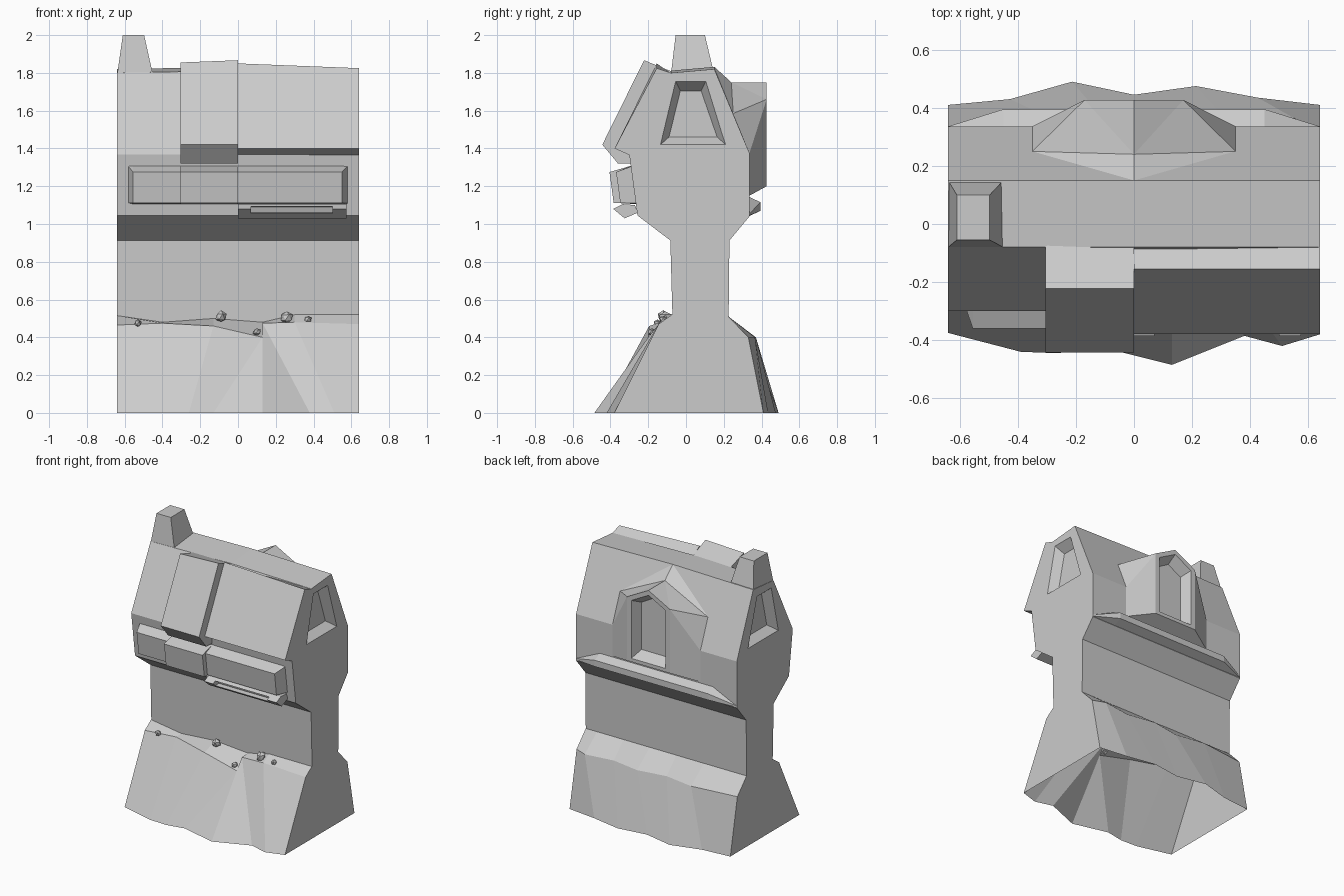
import bpy, bmesh, random
from mathutils import Vector

random.seed(4)
cube = bpy.data.objects.get("Cube")
if cube:
    bpy.data.objects.remove(cube)

stone = bpy.data.materials.new("grey_stone")
stone.use_nodes = True
GREY = (0.6, 0.6, 0.6, 1)
stone.diffuse_color = GREY
stone.node_tree.nodes["Principled BSDF"].inputs["Base Color"].default_value = GREY
W = 0.64


def finish(name, bm):
    bmesh.ops.remove_doubles(bm, verts=bm.verts, dist=0.0005)
    bmesh.ops.recalc_face_normals(bm, faces=bm.faces)
    mesh = bpy.data.meshes.new(name)
    bm.to_mesh(mesh)
    bm.free()
    mesh.materials.append(stone)
    ob = bpy.data.objects.new(name, mesh)
    bpy.context.collection.objects.link(ob)
    return ob


def loft(name, rings, caps=True):
    """Join rings of equal length into a closed tube, with optional end caps."""
    bm = bmesh.new()
    vs = [[bm.verts.new(p) for p in r] for r in rings]
    n = len(rings[0])
    for a, b in zip(vs, vs[1:]):
        for i in range(n):
            j = (i + 1) % n
            bm.faces.new((a[i], a[j], b[j], b[i]))
    if caps:
        bm.faces.new(vs[0])
        bm.faces.new(vs[-1])
    return finish(name, bm)


def at_x(x, profile):
    return [(x, y, z) for y, z in profile]


def cut(ob, cutter):
    cutter.hide_render = True
    cutter.hide_viewport = True
    cutter.display_type = 'WIRE'
    mod = ob.modifiers.new("window", 'BOOLEAN')
    mod.operation = 'DIFFERENCE'
    mod.solver = 'EXACT'
    mod.object = cutter


# Main house body on its narrow stem, with a slightly raised middle
def body_profile(rise):
    return [(-.07, .45), (-.083, .913), (-.257, 1.045), (-.30, 1.367),
            (-.08, 1.80 + rise), (.15, 1.82 + rise), (.336, 1.375),
            (.336, 1.04), (.23, .913), (.225, .45)]


body = loft("house_body", [at_x(-W, body_profile(0)), at_x(0, body_profile(.012)),
                           at_x(W, body_profile(0))])

# Recessed trapezoid windows on both gable ends
outer = [(-.135, 1.42), (.21, 1.42), (.105, 1.755), (-.055, 1.755)]
inner = [(-.09, 1.46), (.165, 1.46), (.08, 1.705), (-.03, 1.705)]
for side, s in (("left", 1), ("right", -1)):
    proud = [(y + (y - b) * .2, z + (z - c) * .2) for (y, z), (b, c) in zip(outer, inner)]
    cut(body, loft(side + "_window_cutter", [at_x(s * (W + .012), proud),
                                             at_x(s * (W - .06), inner)]))

# Thick front roof panels
loft("wide_roof_panel", [
    at_x(0, [(-.07, 1.79), (-.155, 1.85), (-.378, 1.40), (-.29, 1.365)]),
    at_x(W, [(-.08, 1.80), (-.155, 1.825), (-.378, 1.40), (-.30, 1.365)])])
loft("middle_roof_panel", [
    at_x(x, [(-.07, 1.805), (-.222, z), (-.443, 1.42), (-.36, 1.32), (-.28, 1.32)])
    for x, z in ((-.305, 1.855), (0, 1.867))])

# Chimney
def rect(x0, x1, y0, y1, z):
    return [(x0, y0, z), (x1, y0, z), (x1, y1, z), (x0, y1, z)]


loft("chimney", [rect(-W, -.45, -.08, .15, 1.79), rect(-.61, -.497, -.055, .10, 2)])

# Long bevelled window bay across the front, in three steps
def bay(out):
    return [(-.285, 1.31), (-.36 - out, 1.275), (-.338 - out, 1.112), (-.255, 1.105)]


flat_bay = [(-.285, 1.31), (-.288, 1.305), (-.265, 1.112), (-.255, 1.105)]
loft("right_window_bay", [at_x(-.58, flat_bay), at_x(-.555, bay(0)), at_x(-.3, bay(0))])
loft("middle_window_bay", [at_x(-.305, bay(.045)), at_x(0, bay(.045))])
loft("left_window_bay", [at_x(0, bay(.01)), at_x(.55, bay(.01)), at_x(.58, flat_bay)])

# Hanging flower trough below the bay
trough = loft("trough", [
    at_x(x, [(-.27, 1.10), (-.335, 1.105), (-.385, 1.08 + d), (-.325, 1.03), (-.255, 1.06)])
    for x, d in ((0, 0), (.575, 0))])
mouth = [(-.40, 1.095), (-.37, 1.055), (-.32, 1.06), (-.33, 1.09)]
cut(trough, loft("trough_cutter", [at_x(.07, mouth), at_x(.50, mouth)]))

# Tapering ledge along the back
ledge = [(.32, 1.15), (.395, 1.115), (.395, 1.07), (.32, 1.035)]
tip = [(.32, 1.06), (.336, 1.055), (.336, 1.045), (.32, 1.035)]
loft("back_ledge", [at_x(-W, tip), at_x(-.45, ledge), at_x(.45, ledge), at_x(W, tip)])

# Dormer on the back roof, mirrored about the middle
bm = bmesh.new()
def both(x, y, z):
    return [bm.verts.new((s * x, y, z)) for s in (1, -1)]


ridge = bm.verts.new((0, .15, 1.832))
peak = bm.verts.new((0, .24, 1.75))
tip_v = bm.verts.new((0, .427, 1.75))
shoulder, eave = both(.35, .25, 1.585), both(.17, .427, 1.66)
waist, foot, sill = both(.35, .336, 1.375), both(.35, .336, 1.15), both(.17, .427, 1.20)
core = bm.verts.new((0, .15, 1.15))
for i in (0, 1):
    for face in ((ridge, peak, shoulder[i]), (peak, tip_v, eave[i]),
                 (peak, eave[i], shoulder[i]), (shoulder[i], eave[i], waist[i]),
                 (waist[i], eave[i], sill[i], foot[i]), (core, ridge, shoulder[i]),
                 (core, shoulder[i], waist[i]), (core, waist[i], foot[i])):
        bm.faces.new(face)
bm.faces.new((tip_v, eave[0], sill[0], sill[1], eave[1]))
bm.faces.new((foot[0], sill[0], sill[1], foot[1]))
bm.faces.new((core, foot[0], foot[1]))
dormer = finish("back_dormer", bm)


def arch(w, lo, mid, hi, y):
    return [(-w, y, lo), (w, y, lo), (w, y, mid), (0, y, hi), (-w, y, mid)]


cut(dormer, loft("dormer_cutter", [arch(.14, 1.22, 1.645, 1.72, .435),
                                   arch(.105, 1.27, 1.61, 1.67, .355)]))

# Faceted rock base: rows run from the stem down to the ground, open underneath
front = [
    [(-W, -.075, .515), (-.4, -.075, .48), (-.13, -.075, .50), (.13, -.075, .48),
     (.13, -.075, .48), (.13, -.075, .48), (.3, -.075, .52), (W, -.075, .52)],
    [(-W, -.145, .465), (-.4, -.13, .475), (-.13, -.195, .46), (.13, -.2, .40),
     (.13, -.2, .40), (.13, -.14, .475), (.3, -.14, .48), (W, -.145, .47)],
    [(-W, -.375, 0), (-.39, -.44, 0), (-.26, -.445, 0), (-.13, -.42, 0),
     (.13, -.485, 0), (.38, -.385, 0), (.51, -.42, 0), (W, -.38, 0)]]
foot_y = (.41, .43, .49, .445, .475, .435, .41)
mid_x = (-W, -.3, -.08, .13, .34, .55, W)
mid_y = (.33, .37, .335, .37, .335, .365, .33)
back = [[(x, .225, .51) for x in mid_x],
        [(x, y, .40) for x, y in zip(mid_x, mid_y)],
        [(-W + i * W / 3, y, 0) for i, y in enumerate(foot_y)]]
bm = bmesh.new()
ends = []
for rows in (front, back):
    vs = [[bm.verts.new(p) for p in r] for r in rows]
    for a, b in zip(vs, vs[1:]):
        for i in range(len(a) - 1):
            bm.faces.new((a[i], b[i], b[i + 1], a[i + 1]))
    ends.append(vs)
for e in (0, -1):
    bm.faces.new([r[e] for r in ends[0]] + [r[e] for r in reversed(ends[1])])
finish("rock_base", bm)

# Loose pebbles along the top of the rocks
for x, y, z, r in ((-.53, -.15, .475, .022), (-.09, -.12, .51, .032), (.26, -.11, .505, .036),
                   (.1, -.18, .43, .022), (.37, -.12, .495, .022)):
    bm = bmesh.new()
    bmesh.ops.create_icosphere(bm, subdivisions=1, radius=r)
    for v in bm.verts:
        v.co = v.co * random.uniform(.8, 1.1) + Vector((x, y, z))
    finish("pebble", bm)
